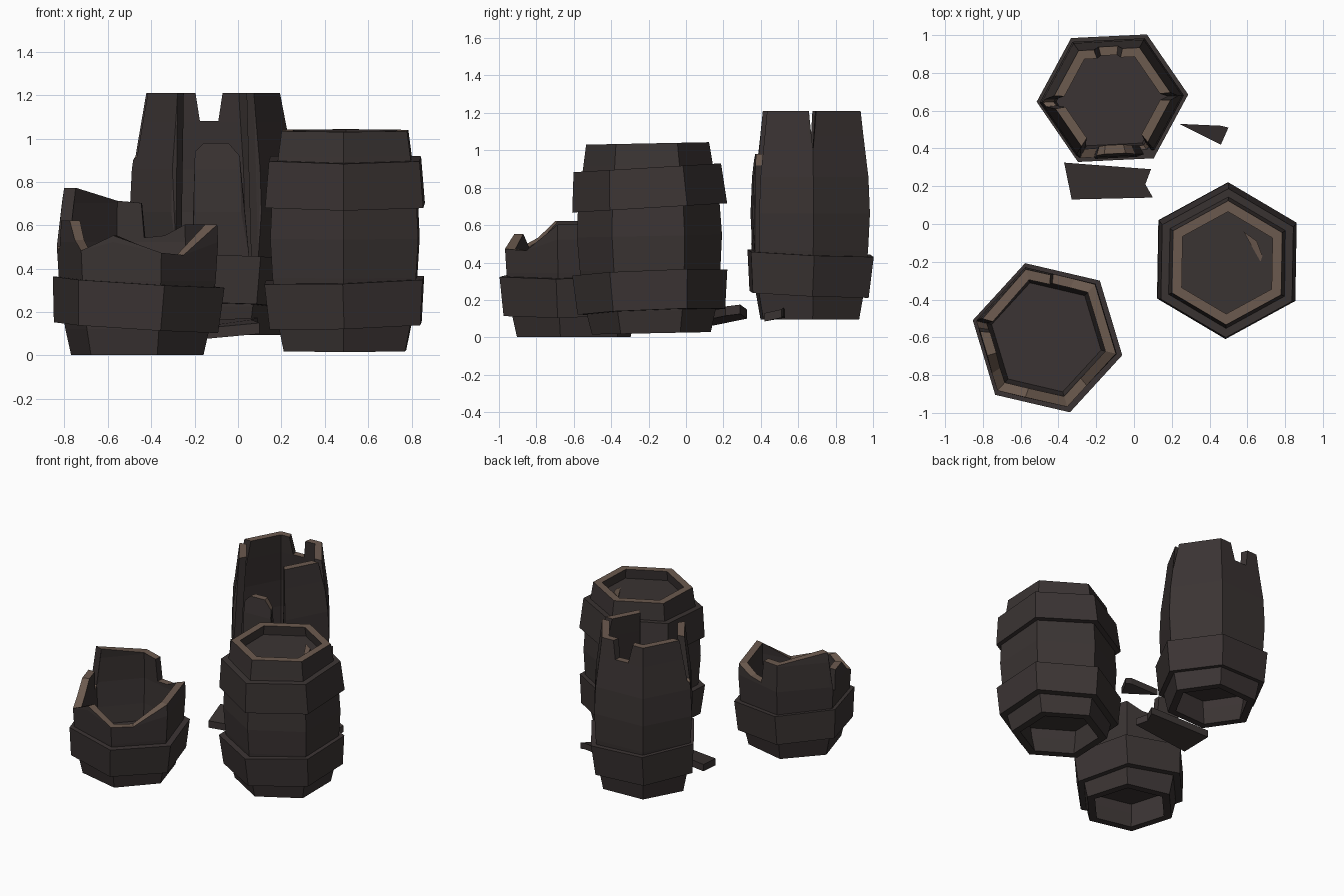
import bpy, bmesh, math
from mathutils import Vector, Matrix

if "Cube" in bpy.data.objects:
    bpy.data.objects.remove(bpy.data.objects["Cube"])


def material(name, rgb):
    m = bpy.data.materials.new(name)
    m.diffuse_color = (*rgb, 1)
    m.use_nodes = True
    m.node_tree.nodes["Principled BSDF"].inputs["Base Color"].default_value = m.diffuse_color
    return m


DARK = material("dark_weathered_wood", (0.043, 0.034, 0.033))
BROWN = material("broken_wood_edge", (0.150, 0.103, 0.078))

# barrel profile: height and corner radius
PROFILE = [(0, .318), (.12, .346), (.34, .376), (.52, .388),
           (.70, .378), (.90, .346), (1.02, .328)]
WALL = .058


def finish(bm, name, mats=(DARK, BROWN)):
    bmesh.ops.remove_doubles(bm, verts=bm.verts[:], dist=.0005)
    bmesh.ops.dissolve_degenerate(bm, edges=bm.edges[:], dist=.0003)
    bmesh.ops.recalc_face_normals(bm, faces=bm.faces[:])
    # only break edges that face upward are fresh brown wood
    for f in bm.faces:
        if f.material_index == 1 and abs(f.normal.z) < .4:
            f.material_index = 0
    me = bpy.data.meshes.new(name)
    bm.to_mesh(me)
    bm.free()
    for m in mats:
        me.materials.append(m)
    ob = bpy.data.objects.new(name, me)
    bpy.context.collection.objects.link(ob)
    return ob


def radius(z, stretch):
    z /= stretch
    for (z0, r0), (z1, r1) in zip(PROFILE, PROFILE[1:]):
        if z <= z1:
            return r0 + (r1 - r0) * (z - z0) / (z1 - z0)
    return PROFILE[-1][1]


def hex_dir(u, start):
    i = math.floor(u)
    a, b = (Vector((math.cos(t), math.sin(t), 0)) for t in
            (math.radians(start + 60 * i), math.radians(start + 60 * i + 60)))
    return a.lerp(b, u - i)


def loft(name, columns, brown_row=None):
    """Closed ring of cross-section columns."""
    bm = bmesh.new()
    cols = [[bm.verts.new(p) for p in c] for c in columns]
    n = len(cols[0])
    for j, c in enumerate(cols):
        d = cols[(j + 1) % len(cols)]
        for k in range(n):
            f = bm.faces.new((c[k], d[k], d[(k + 1) % n], c[(k + 1) % n]))
            f.material_index = int(k == brown_row)
    return finish(bm, name)


def disc(name, start, r, z0, z1):
    bm = bmesh.new()
    bmesh.ops.create_cone(bm, cap_ends=True, segments=6, radius1=r, radius2=r, depth=z1 - z0,
                          matrix=Matrix.Translation((0, 0, (z0 + z1) / 2)))
    a = math.atan2(bm.verts[:][0].co.y, bm.verts[:][0].co.x)
    bm.transform(Matrix.Rotation(math.radians(start) - a, 4, 'Z'))
    return finish(bm, name)


def barrel(name, pos, start, rim, bands, stretch=1.0, tilt=(0, 0), lid=None, squash=(1, 1)):
    parts = []
    # staves, broken off along the rim line (u around the hexagon, height)
    cols = []
    for u, top in rim:
        d = hex_dir(u, start)
        zs = [min(z * stretch, top) for z, _ in PROFILE[:-1]] + [top]
        outer = [d * radius(z, stretch) + Vector((0, 0, z)) for z in zs]
        inner = [d * (radius(z, stretch) - WALL) + Vector((0, 0, z)) for z in zs]
        cols.append(outer + inner[::-1])
    parts.append(loft(name + "_staves", cols, len(PROFILE) - 1))
    # raised floor and lid
    parts.append(disc(name + "_floor", start, .315, .195, .22))
    if lid:
        parts.append(disc(name + "_lid", start, .30, lid - .03, lid))
    # hoops, each slightly tilted
    for i, (z0, z1, r0, r1, tx, ty) in enumerate(bands):
        mid = (z0 + z1) / 2
        m = Matrix.Translation((0, 0, mid)) @ Matrix.Rotation(tx, 4, 'X') @ Matrix.Rotation(ty, 4, 'Y')
        sec = [(r0, z0), (r1, z1), (.345, z1), (.335, z0)]
        parts.append(loft(f"{name}_hoop_{i + 1}", [
            [m @ (hex_dir(k, start) * r + Vector((0, 0, z - mid))) for r, z in sec]
            for k in range(6)]))
    for p in parts:
        p.location = pos
        p.rotation_euler = (tilt[0], tilt[1], 0)
        p.scale = (*squash, 1)


# whole barrel
barrel("whole_barrel", (.493, -.185, .022), 89, [(k, 1.015) for k in range(6)],
       [(.115, .325, .395, .415, .02, -.03), (.67, .885, .415, .395, .04, 0)],
       tilt=(.02, 0), lid=.945, squash=(1.015, 1))

# tall broken barrel
TALL = [(0, 1.0), (.07, 1.21), (1, 1.21), (1.28, 1.21), (1.36, 1.08), (1.66, 1.08),
        (1.75, 1.21), (2, 1.21), (2.88, 1.21), (2.95, .92), (3, .9), (3.08, .92),
        (3.14, 1.21), (3.92, 1.21), (4, .5), (4.2, .47), (4.23, .94), (4.34, .98),
        (4.66, .98), (4.8, .92), (4.92, .44), (5, .43), (5.06, .45), (5.1, 1.21),
        (5.92, 1.21)]
barrel("tall_broken_barrel", (-.1175, .662, .095), 3, [(u, z - .095) for u, z in TALL],
       [(.135, .355, .385, .408, -.04, .03)], stretch=1.09, squash=(.985, .93))

# short broken barrel
SHORT = [(0, .6), (.3, .55), (.6, .54), (.64, .70), (1, .71), (1.94, .77), (2, .5),
         (2.1, .48), (2.15, .62), (2.5, .62), (2.75, .53), (3, .48), (3.4, .55),
         (4, .47), (4.4, .46), (5, .60), (5.4, .60)]
barrel("short_broken_barrel", (-.464, -.600, .003), 47, SHORT,
       [(.125, .335, .395, .413, .02, .06)], squash=(.985, 1))


# loose splinters
def shard(name, pts, thick, mats=(DARK,)):
    bm = bmesh.new()
    top = [bm.verts.new(p) for p in pts]
    low = [bm.verts.new((x, y, z - thick)) for x, y, z in pts]
    bm.faces.new(top)
    bm.faces.new(low[::-1])
    for i in range(len(pts)):
        j = (i + 1) % len(pts)
        bm.faces.new((top[i], low[i], low[j], top[j]))
    finish(bm, name, mats)


shard("long_loose_stave", [(-.37, .325, .15), (-.33, .13, .11), (.10, .14, .15),
                           (.06, .21, .165), (.09, .29, .175)], .05)
shard("small_loose_splinter", [(.24, .53, .15), (.46, .42, .13), (.50, .51, .15),
                               (.46, .52, .16)], .045)
shard("lid_splinter", [(.58, -.04, .985), (.63, -.13, .975), (.67, -.20, .97),
                       (.68, -.17, .975), (.65, -.09, .985)], .03, (BROWN,))
